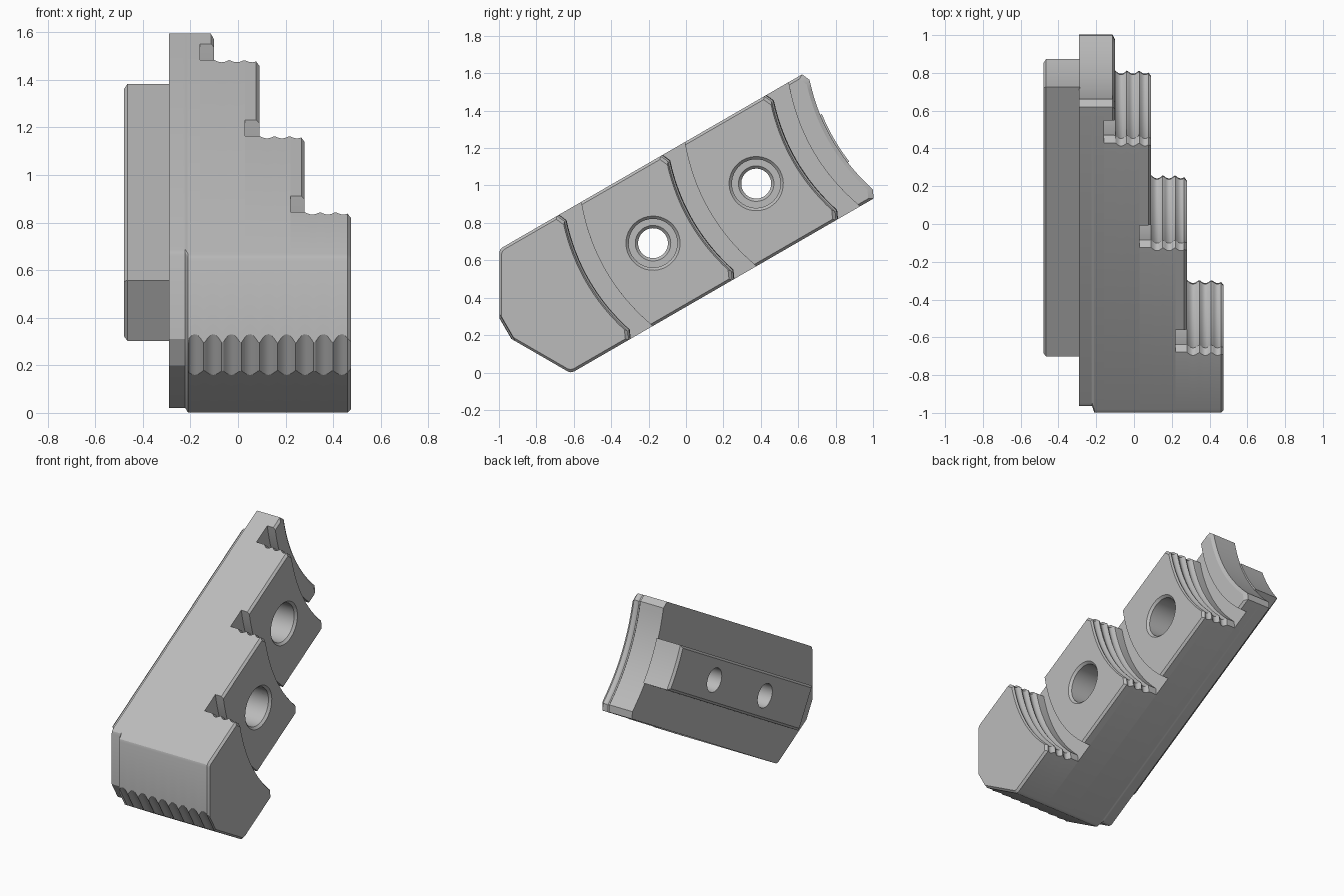
import bpy, bmesh, math

if "Cube" in bpy.data.objects:
    bpy.data.objects.remove(bpy.data.objects["Cube"])

steel = bpy.data.materials.new("steel_grey")
steel.use_nodes = True
steel.diffuse_color = (0.5, 0.5, 0.5, 1)
steel.node_tree.nodes["Principled BSDF"].inputs["Base Color"].default_value = (0.5, 0.5, 0.5, 1)

TILT = math.radians(30)
MID_V = 0.687                         # centre line of the tilted jaw
HALF = 0.383                          # half width of the jaw
APEX = -0.756                         # point of the wedge nose
SLOPE = math.tan(math.radians(60))
BASE = -0.29
TOPS = [0.475, 0.28, 0.09, -0.10]     # step heights along x
WALLS = [-0.20, 0.44, 1.08, 1.30]     # middle of each curved step wall
DEPTH = 0.06                          # relief groove depth
CHAMFER = 0.014


def place(x, u, v):
    """Jaw coordinates (height, length, width) to world."""
    v += MID_V
    return (x, u * math.cos(TILT) - v * math.sin(TILT),
            u * math.sin(TILT) + v * math.cos(TILT))


def finish(bm, name):
    bmesh.ops.recalc_face_normals(bm, faces=bm.faces)
    mesh = bpy.data.meshes.new(name)
    bm.to_mesh(mesh)
    bm.free()
    obj = bpy.data.objects.new(name, mesh)
    bpy.context.collection.objects.link(obj)
    mesh.materials.append(steel)
    return obj


def loft(name, xs, outline):
    """Join the outlines at each height into a solid."""
    bm = bmesh.new()
    rings = [[bm.verts.new(place(x, u, v)) for u, v in outline(x)] for x in xs]
    n = len(rings[0])
    for a, b in zip(rings, rings[1:]):
        for i in range(n):
            j = (i + 1) % n
            bm.faces.new((a[i], a[j], b[j], b[i]))
    bm.faces.new(rings[0])
    bm.faces.new(rings[-1])
    return finish(bm, name)


def heights(x0, x1, extra=()):
    n = max(2, round((x1 - x0) / 0.0075))
    grid = [x0 + (x1 - x0) * i / n for i in range(n + 1)]
    return sorted(set(grid + [e for e in extra if x0 < e < x1]))


def bow(v):
    """Concave curve shared by all the step walls."""
    return v * v / 2.1


def wall(k, x, hw):
    """Curved wall of step k, scalloped, with cut corners and a chamfered rim."""
    u0 = WALLS[k]
    if k < 3 and x > TOPS[k + 1]:
        span = (TOPS[k] - TOPS[k + 1]) / 3
        u0 -= 0.02 * abs(math.sin(math.pi * (x - TOPS[k + 1]) / span))
    u0 -= 1.5 * max(0, x - TOPS[k] + CHAMFER)
    edge = hw - 0.045
    pts = [(u0 + bow(edge) - 0.02, -hw)]
    for i in range(17):
        v = edge * (i / 8 - 1)
        pts.append((u0 + bow(v), v))
    return pts + [(u0 + bow(edge) - 0.02, hw)]


def width_at(x, top):
    return HALF - max(0, x - top + CHAMFER)


def nose(x, hw):
    """Wedge nose with a toothed tip, stepped back near the base."""
    back = 0.04 * min(1, max(0, (-0.21 - x) / 0.012))
    back += max(0, x - TOPS[0] + CHAMFER)
    apex = APEX + back
    cut = apex + 0.037
    if x > -0.21:
        pitch = (TOPS[0] + 0.22) / 9
        cut += 0.02 * abs(math.sin(math.pi * (x + 0.22) / pitch))
    tip = (cut - apex) * SLOPE
    corner = apex + hw / SLOPE
    r = 0.018
    half = [(cut, tip), (corner - r * 0.5, hw - r * 0.866),
            (corner + r * 0.1, hw - r * 0.27), (corner + r, hw)]
    return half[::-1] + [(u, -v) for u, v in half]


parts = []

# Main body: one layer per step, each running from the nose to its wall
floors = [BASE] + [TOPS[k] - DEPTH for k in (3, 2, 1)] + [TOPS[0]]
for i, label in enumerate(["base_layer", "lower_layer", "upper_layer", "nose_block"]):
    k = 3 - i

    def body_outline(x, k=k):
        hw = width_at(x, TOPS[k])
        return nose(x, hw) + wall(k, x, hw)

    marks = (-0.222, -0.21, TOPS[k] - CHAMFER)
    parts.append(loft(label, heights(floors[i], floors[i + 1], marks), body_outline))

# Step lands standing beyond the relief grooves
for k, label in ((1, "upper_step"), (2, "middle_step"), (3, "end_step")):
    def land_outline(x, k=k):
        hw = width_at(x, TOPS[k])
        start = WALLS[k - 1] + 0.10
        front = [(start + bow(hw * j / 8), hw * j / 8) for j in range(8, -9, -1)]
        return front + wall(k, x, hw)

    xs = heights(TOPS[k] - DEPTH, TOPS[k], (TOPS[k] - CHAMFER,))
    parts.append(loft(label, xs, land_outline))


# Guide tongue on the underside
def tongue_outline(x):
    i = max(0, -0.465 - x)
    hw = 0.147 - i
    arc = [(WALLS[3] + 0.01 - i + bow(hw * j / 4), hw * j / 4) for j in range(-4, 5)]
    return [(-0.33 + i, hw), (-0.33 + i, -hw)] + arc


parts.append(loft("guide_tongue", [-0.48, -0.465, -0.285], tongue_outline))


# Counterbored bolt holes
def bolt_cutter(name, u, top):
    profile = [(-0.6, 0.08), (top - 0.215, 0.08), (top - 0.2, 0.095), (top - 0.2, 0.13),
               (top - 0.015, 0.13), (top + 0.015, 0.16), (top + 0.1, 0.16)]
    bm = bmesh.new()
    n = 40
    rings = [[bm.verts.new(place(x, u + r * math.cos(math.tau * i / n),
                                 r * math.sin(math.tau * i / n))) for i in range(n)]
             for x, r in profile]
    for a, b in zip(rings, rings[1:]):
        for i in range(n):
            j = (i + 1) % n
            bm.faces.new((a[i], a[j], b[j], b[i]))
    bm.faces.new(rings[0])
    bm.faces.new(rings[-1])
    obj = finish(bm, name)
    obj.hide_render = True
    return obj


cutters = [bolt_cutter("front_bolt_cutter", 0.193, TOPS[1]),
           bolt_cutter("rear_bolt_cutter", 0.83, TOPS[2])]

for obj in parts:
    bpy.ops.object.select_all(action='DESELECT')
    obj.select_set(True)
    bpy.context.view_layer.objects.active = obj
    for cutter in cutters:
        mod = obj.modifiers.new("bolt_hole", 'BOOLEAN')
        mod.operation = 'DIFFERENCE'
        mod.solver = 'EXACT'
        mod.object = cutter
        bpy.ops.object.modifier_apply(modifier=mod.name)
    bpy.ops.object.shade_smooth_by_angle(angle=math.radians(25))

for cutter in cutters:
    bpy.data.objects.remove(cutter)
